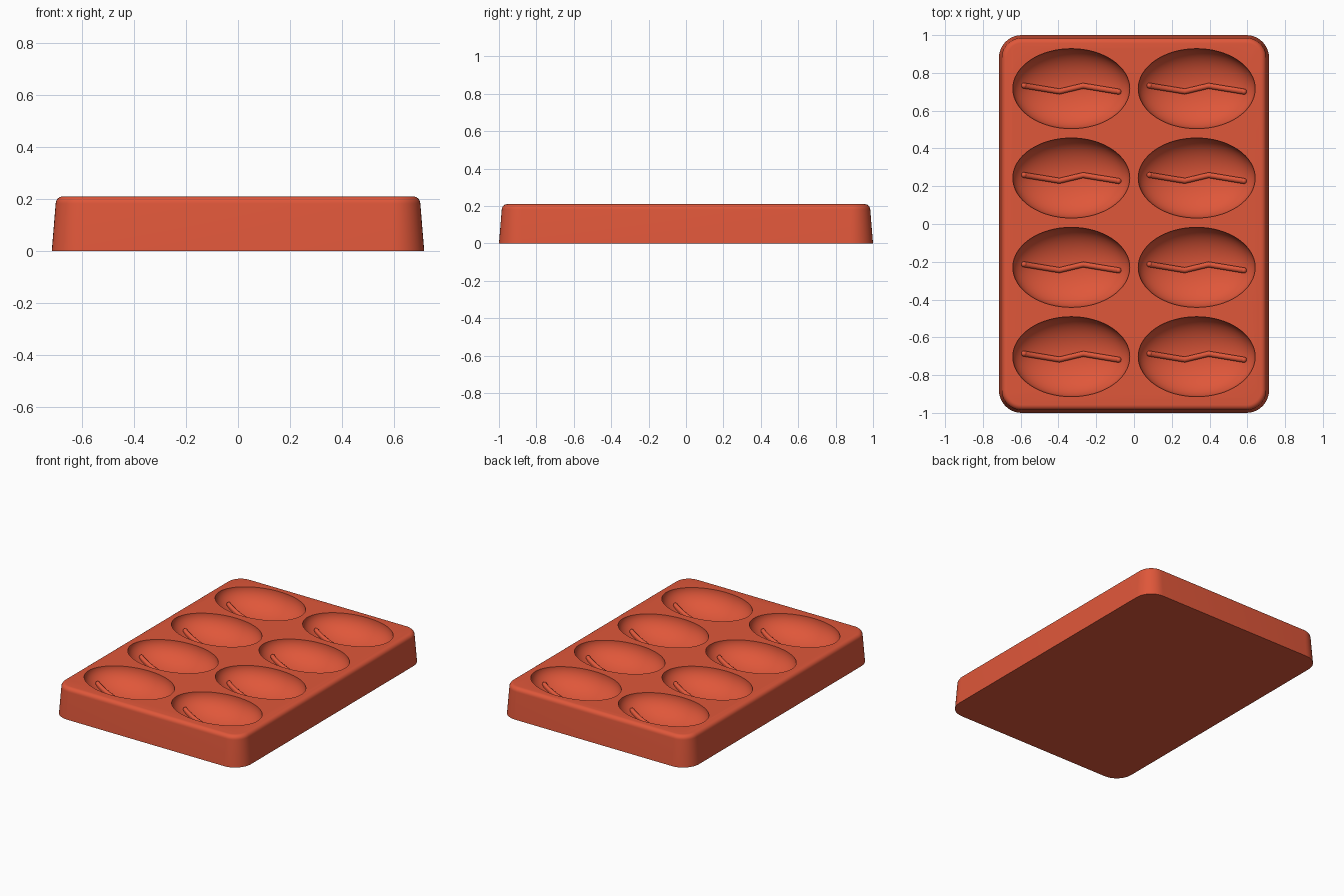
import bpy, bmesh
from math import sin, cos, pi, radians, sqrt
from mathutils import Matrix, Vector

cube = bpy.data.objects.get("Cube")
if cube:
    bpy.data.objects.remove(cube)

HALF_X, HALF_Y, HEIGHT = 0.715, 1.0, 0.21
CORNER, FILLET, DRAFT = 0.12, 0.028, 0.015
BOWL = Vector((0.31, 0.212, 0.15))          # cavity half axes and depth
CENTRES = [(x, 0.007 + 0.473 * (row - 1.5)) for x in (-0.332, 0.332) for row in range(4)]

red = bpy.data.materials.new("terracotta_red")
red.use_nodes = True
colour = (0.74, 0.095, 0.042, 1)
red.diffuse_color = colour
red.node_tree.nodes["Principled BSDF"].inputs["Base Color"].default_value = colour


def make_object(name, bm):
    mesh = bpy.data.meshes.new(name)
    bm.to_mesh(mesh)
    bm.free()
    ob = bpy.data.objects.new(name, mesh)
    bpy.context.collection.objects.link(ob)
    mesh.materials.append(red)
    return ob


def smooth(ob, angle=35):
    bpy.ops.object.select_all(action='DESELECT')
    ob.select_set(True)
    bpy.context.view_layer.objects.active = ob
    bpy.ops.object.shade_smooth_by_angle(angle=radians(angle))


def ring(bm, inset, z, steps=10):
    """Rounded rectangle outline, pulled in by inset."""
    r = CORNER - inset
    verts = []
    for k, (sx, sy) in enumerate([(1, 1), (-1, 1), (-1, -1), (1, -1)]):
        for i in range(steps + 1):
            a = (k + i / steps) * pi / 2
            verts.append(bm.verts.new((sx * (HALF_X - CORNER) + r * cos(a),
                                       sy * (HALF_Y - CORNER) + r * sin(a), z)))
    return verts


# Tray block: drafted walls with a rounded top edge
bm = bmesh.new()
levels = [(0, 0), (DRAFT, HEIGHT - FILLET)]
for i in range(1, 7):
    a = i / 6 * pi / 2
    levels.append((DRAFT + FILLET * (1 - cos(a)), HEIGHT - FILLET * (1 - sin(a))))
rings = [ring(bm, inset, z) for inset, z in levels]
for low, high in zip(rings, rings[1:]):
    for i in range(len(low)):
        j = (i + 1) % len(low)
        bm.faces.new((low[i], low[j], high[j], high[i]))
bm.faces.new(rings[0][::-1])
bm.faces.new(rings[-1])
tray = make_object("tray", bm)

# Oval cavities
bm = bmesh.new()
for x, y in CENTRES:
    place = Matrix.Translation((x, y, HEIGHT)) @ Matrix.Diagonal((*BOWL, 1))
    bmesh.ops.create_uvsphere(bm, u_segments=64, v_segments=33, radius=1, matrix=place)
cutter = make_object("cavity_cutter", bm)
cutter.hide_render = True
cut = tray.modifiers.new("cavities", 'BOOLEAN')
cut.operation, cut.solver, cut.object = 'DIFFERENCE', 'EXACT', cutter
bpy.ops.object.select_all(action='DESELECT')
tray.select_set(True)
bpy.context.view_layer.objects.active = tray
bpy.ops.object.modifier_apply(modifier=cut.name)
bpy.data.objects.remove(cutter)
smooth(tray)


# Zigzag crease ridges that follow the cavity floors
def floor_z(u, v):
    return HEIGHT - BOWL.z * sqrt(max(0, 1 - (u / BOWL.x) ** 2 - (v / BOWL.y) ** 2))


zigzag = [(-0.25, 0.016), (-0.063, -0.015), (0.063, 0.015), (0.25, -0.016)]
path = []
for (u0, v0), (u1, v1) in zip(zigzag, zigzag[1:]):
    for i in range(8):
        t = i / 8
        path.append((u0 + (u1 - u0) * t, v0 + (v1 - v0) * t))
path.append(zigzag[-1])

RIDGE = 0.015
bm = bmesh.new()
for x, y in CENTRES:
    previous = None
    for n, (u, v) in enumerate(path):
        z = floor_z(u, v)
        # Half-round profile with straight sides sunk into the floor
        profile = [(-RIDGE, -0.012)]
        profile += [(-RIDGE * cos(k * pi / 8), 0.01 + RIDGE * sin(k * pi / 8)) for k in range(9)]
        profile += [(RIDGE, -0.012)]
        row = [bm.verts.new((x + u, y + v + s, z + h)) for s, h in profile]
        if previous:
            for i in range(len(row)):
                j = (i + 1) % len(row)
                bm.faces.new((previous[i], previous[j], row[j], row[i]))
        if n in (0, len(path) - 1):
            bm.faces.new(row)
        previous = row
    # Rounded ends
    for u, v in (path[0], path[-1]):
        place = Matrix.Translation((x + u, y + v, floor_z(u, v) + 0.01))
        bmesh.ops.create_uvsphere(bm, u_segments=16, v_segments=8, radius=RIDGE, matrix=place)
bmesh.ops.recalc_face_normals(bm, faces=bm.faces)
smooth(make_object("crease_ridges", bm))
